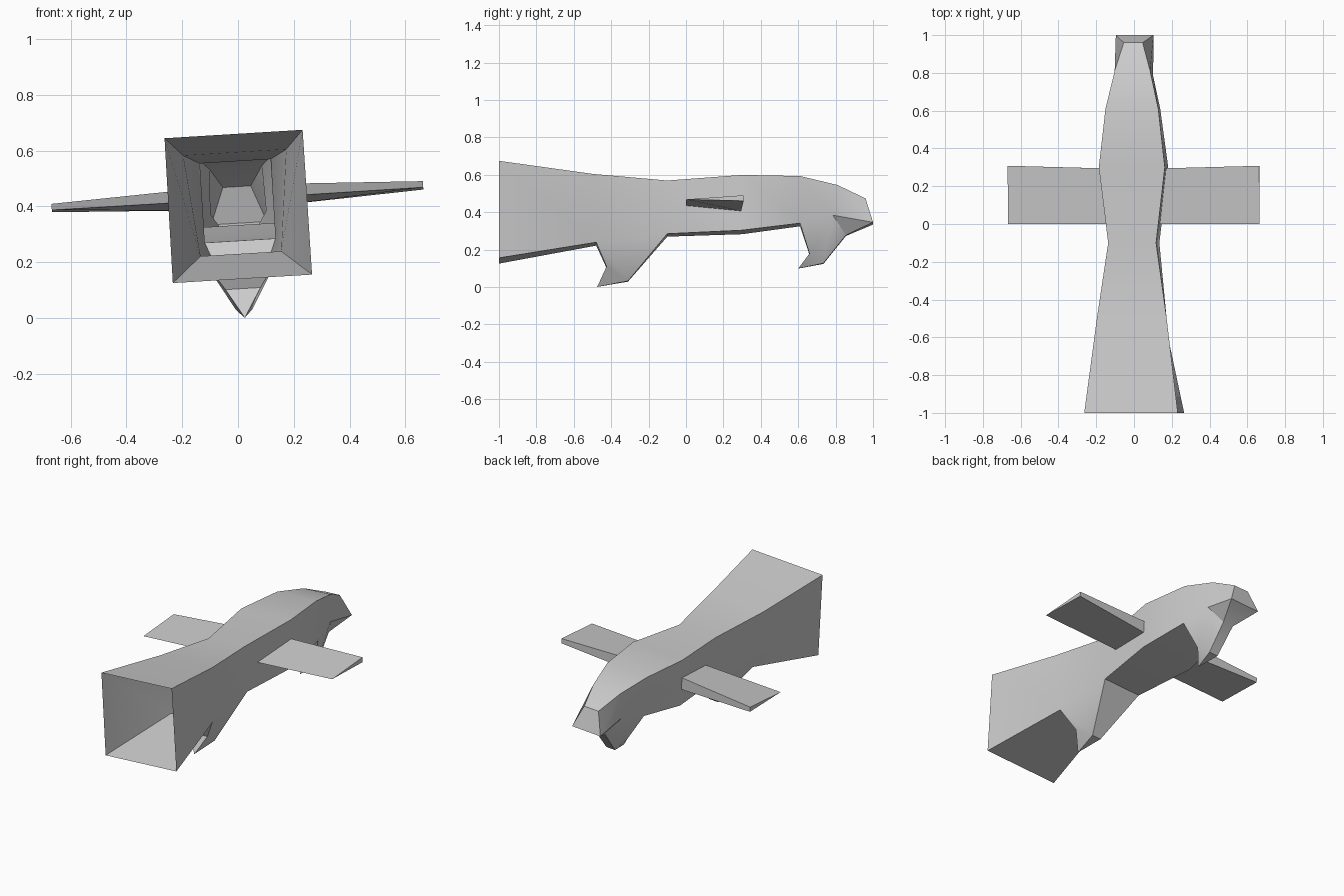
import bpy, bmesh, math
from mathutils import Matrix, Vector

cube = bpy.data.objects.get("Cube")
if cube:
    bpy.data.objects.remove(cube, do_unlink=True)

grey = bpy.data.materials.new("plain_grey")
grey.use_nodes = True
COLOUR = (0.6, 0.6, 0.6, 1)
grey.diffuse_color = COLOUR
grey.node_tree.nodes["Principled BSDF"].inputs["Base Color"].default_value = COLOUR

# The whole model leans slightly about its long axis
PIVOT = Vector((0, 0, 0.4))
ROLL = (Matrix.Translation(PIVOT) @ Matrix.Rotation(math.radians(-3.5), 4, 'Y')
        @ Matrix.Translation(-PIVOT))


def finish(bm, name):
    bmesh.ops.remove_doubles(bm, verts=bm.verts, dist=0.0005)
    bmesh.ops.recalc_face_normals(bm, faces=bm.faces)
    bm.transform(ROLL)
    mesh = bpy.data.meshes.new(name)
    bm.to_mesh(mesh)
    bm.free()
    mesh.materials.append(grey)
    obj = bpy.data.objects.new(name, mesh)
    bpy.context.collection.objects.link(obj)
    bpy.ops.object.select_all(action='DESELECT')
    obj.select_set(True)
    bpy.context.view_layer.objects.active = obj
    bpy.ops.object.shade_smooth_by_angle(angle=math.radians(30))
    return obj


# Body outline from the open mouth over the back, round the end and along the belly:
# name: (half width, y, z)
POINTS = {
    "top0": (0.248, -1.0, 0.66), "top1": (0.185, -0.5, 0.594),
    "top2": (0.127, -0.1, 0.562), "top3": (0.175, 0.3, 0.589),
    "top4": (0.14, 0.61, 0.585), "top5": (0.094, 0.81, 0.54),
    "top6": (0.05, 0.96, 0.471), "end": (0.1, 1.0, 0.34),
    "rear_heel": (0.035, 0.855, 0.275), "rear_sole": (0.03, 0.735, 0.125),
    "rear_tip": (0, 0.6, 0.098), "rear_knee": (0.06, 0.66, 0.175),
    "low4": (0.135, 0.61, 0.333), "low3": (0.175, 0.3, 0.293),
    "low2": (0.127, -0.1, 0.277), "front_sole": (0.03, -0.31, 0.03),
    "front_tip": (0, -0.475, 0), "front_knee": (0.063, -0.425, 0.105),
    "low1": (0.145, -0.48, 0.23), "low0": (0.25, -1.0, 0.14),
}
outline = list(POINTS)
POINTS["cheek"] = (0.1, 0.785, 0.378)

# Side panels, mirrored to both sides
SIDES = [
    "top0 top1 low1 low0", "top1 top2 low2 low1", "top2 top3 low3 low2",
    "top3 top4 low4 low3", "top4 top5 cheek low4", "top5 top6 end cheek",
    "cheek end rear_heel", "cheek rear_heel rear_sole",
    "cheek rear_sole rear_knee", "cheek rear_knee low4",
    "rear_knee rear_sole rear_tip",
    "low1 low2 front_sole front_knee", "front_knee front_sole front_tip",
]

bm = bmesh.new()
left, right = {}, {}
for key, (w, y, z) in POINTS.items():
    left[key] = bm.verts.new((w, y, z))
    right[key] = bm.verts.new((-w, y, z)) if w else left[key]


def face(verts):
    bm.faces.new(list(dict.fromkeys(verts)))


for a, b in zip(outline, outline[1:]):
    face([left[a], left[b], right[b], right[a]])
for panel in SIDES:
    for side in (left, right):
        face([side[k] for k in panel.split()])
finish(bm, "body_shell")


# Wedge wings: thin at the leading edge, thick at the trailing edge
def wing(name, sign):
    wb = bmesh.new()
    root = [(0.137, 0, 0.427), (0.173, 0.295, 0.471), (0.173, 0.295, 0.396)]
    tip = [(0.667, 0, 0.428), (0.667, 0.308, 0.45), (0.667, 0.308, 0.42)]
    r, t = [[wb.verts.new((sign * x, y, z)) for x, y, z in ring] for ring in (root, tip)]
    for i in range(3):
        j = (i + 1) % 3
        wb.faces.new((r[i], r[j], t[j], t[i]))
    wb.faces.new(t)
    wb.faces.new(r)
    finish(wb, name)


wing("left_wing", 1)
wing("right_wing", -1)
